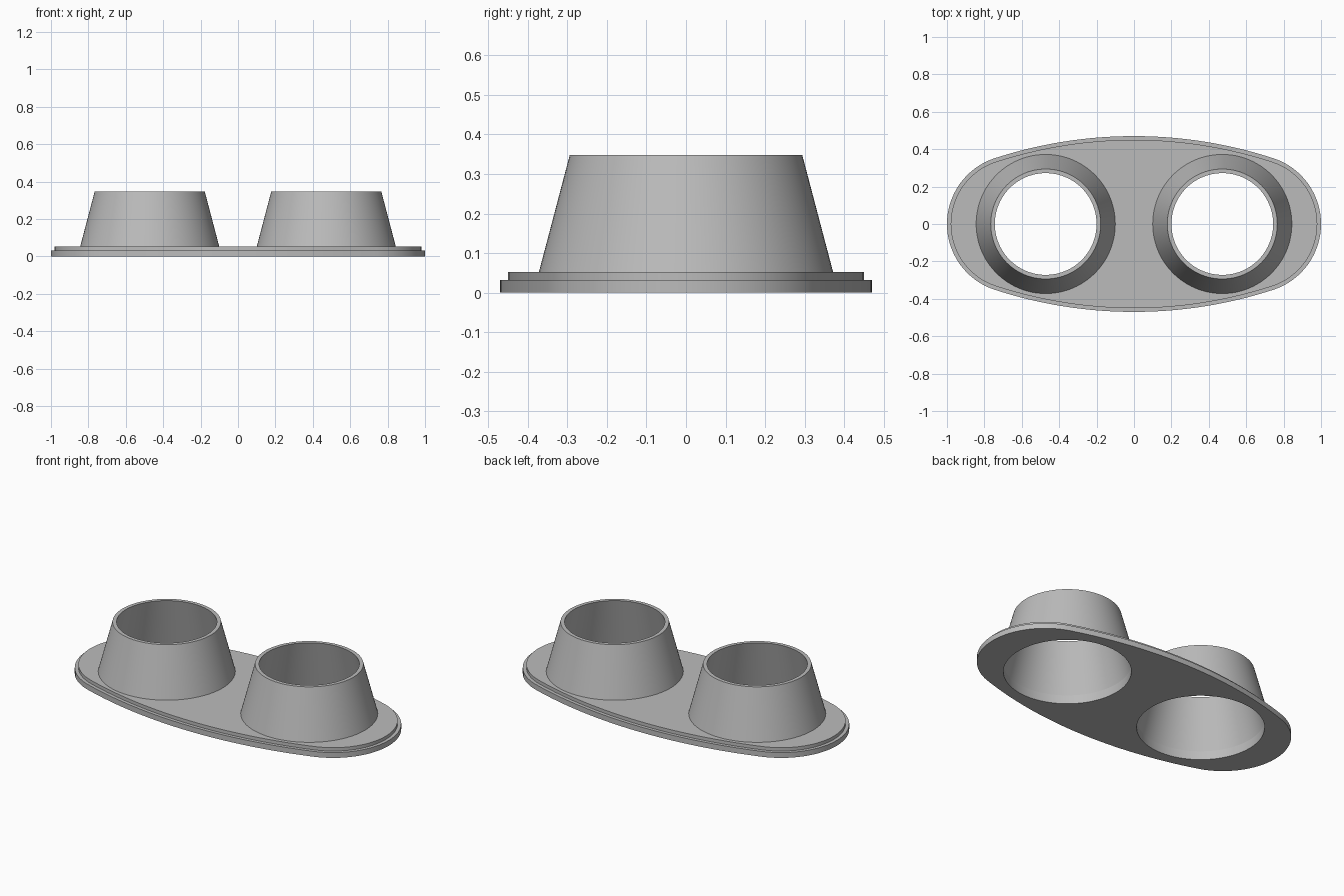
import bpy, bmesh
from math import sin, cos, pi, atan2

if "Cube" in bpy.data.objects:
    bpy.data.objects.remove(bpy.data.objects["Cube"])

grey = bpy.data.materials.new("plain grey")
grey.use_nodes = True
colour = (0.5, 0.5, 0.5, 1)
grey.diffuse_color = colour
grey.node_tree.nodes["Principled BSDF"].inputs["Base Color"].default_value = colour

CUP_X, SEGMENTS = 0.472, 96
BASE_R, HOLE_R = 0.372, 0.347
STEP_Z, PLATE_Z, TOP_Z = 0.032, 0.052, 0.348


def circle(r, cx=0):
    return [(cx + r * cos(2 * pi * i / SEGMENTS), r * sin(2 * pi * i / SEGMENTS))
            for i in range(SEGMENTS)]


def outline(inset):
    """Four tangent arcs: tight round ends joined by shallow long sides."""
    end_x, end_r, side_y, side_r = 0.63, 0.37, -1.93, 2.4
    a = atan2(-side_y, end_x)
    arcs = [(end_x, 0, end_r, -a, a), (0, side_y, side_r, a, pi - a),
            (-end_x, 0, end_r, pi - a, pi + a), (0, -side_y, side_r, pi + a, 2 * pi - a)]
    n = 32
    return [(cx + (r - inset) * cos(s + (e - s) * i / n),
             cy + (r - inset) * sin(s + (e - s) * i / n))
            for cx, cy, r, s, e in arcs for i in range(n)]


def ring(bm, points, z):
    return [bm.verts.new((x, y, z)) for x, y in points]


def bridge(bm, a, b):
    n = len(a)
    for i in range(n):
        j = (i + 1) % n
        bm.faces.new((a[i], a[j], b[j], b[i]))


def fill(bm, loops):
    """Flat face bounded by the first loop, with the other loops as holes."""
    edges = []
    for loop in loops:
        for i, v in enumerate(loop):
            pair = (v, loop[(i + 1) % len(loop)])
            edges.append(bm.edges.get(pair) or bm.edges.new(pair))
    bmesh.ops.triangle_fill(bm, edges=edges, use_beauty=True)


# Stepped plate with both cups rising out of it as one hollow shell
bm = bmesh.new()
bottom = ring(bm, outline(0), 0)
ledge_out = ring(bm, outline(0), STEP_Z)
ledge_in = ring(bm, outline(0.02), STEP_Z)
deck = ring(bm, outline(0.02), PLATE_Z)
for lower, upper in ((bottom, ledge_out), (ledge_out, ledge_in), (ledge_in, deck)):
    bridge(bm, lower, upper)

# Tapered open cups: through hole, inner wall, rim, outer wall
bottom_loops, deck_loops = [bottom], [deck]
profile = [(HOLE_R, 0), (HOLE_R, PLATE_Z), (0.272, TOP_Z), (0.294, TOP_Z), (BASE_R, PLATE_Z)]
for side in (-1, 1):
    rings = [ring(bm, circle(r, side * CUP_X), z) for r, z in profile]
    for lower, upper in zip(rings, rings[1:]):
        bridge(bm, lower, upper)
    bottom_loops.append(rings[0])
    deck_loops.append(rings[-1])

# Flat underside and deck
fill(bm, bottom_loops)
fill(bm, deck_loops)
bmesh.ops.recalc_face_normals(bm, faces=bm.faces)

mesh = bpy.data.meshes.new("twin_cup_plate")
bm.to_mesh(mesh)
bm.free()
mesh.materials.append(grey)
plate = bpy.data.objects.new("twin_cup_plate", mesh)
bpy.context.collection.objects.link(plate)
bpy.ops.object.select_all(action='DESELECT')
plate.select_set(True)
bpy.context.view_layer.objects.active = plate
bpy.ops.object.shade_smooth_by_angle(angle=0.2)
